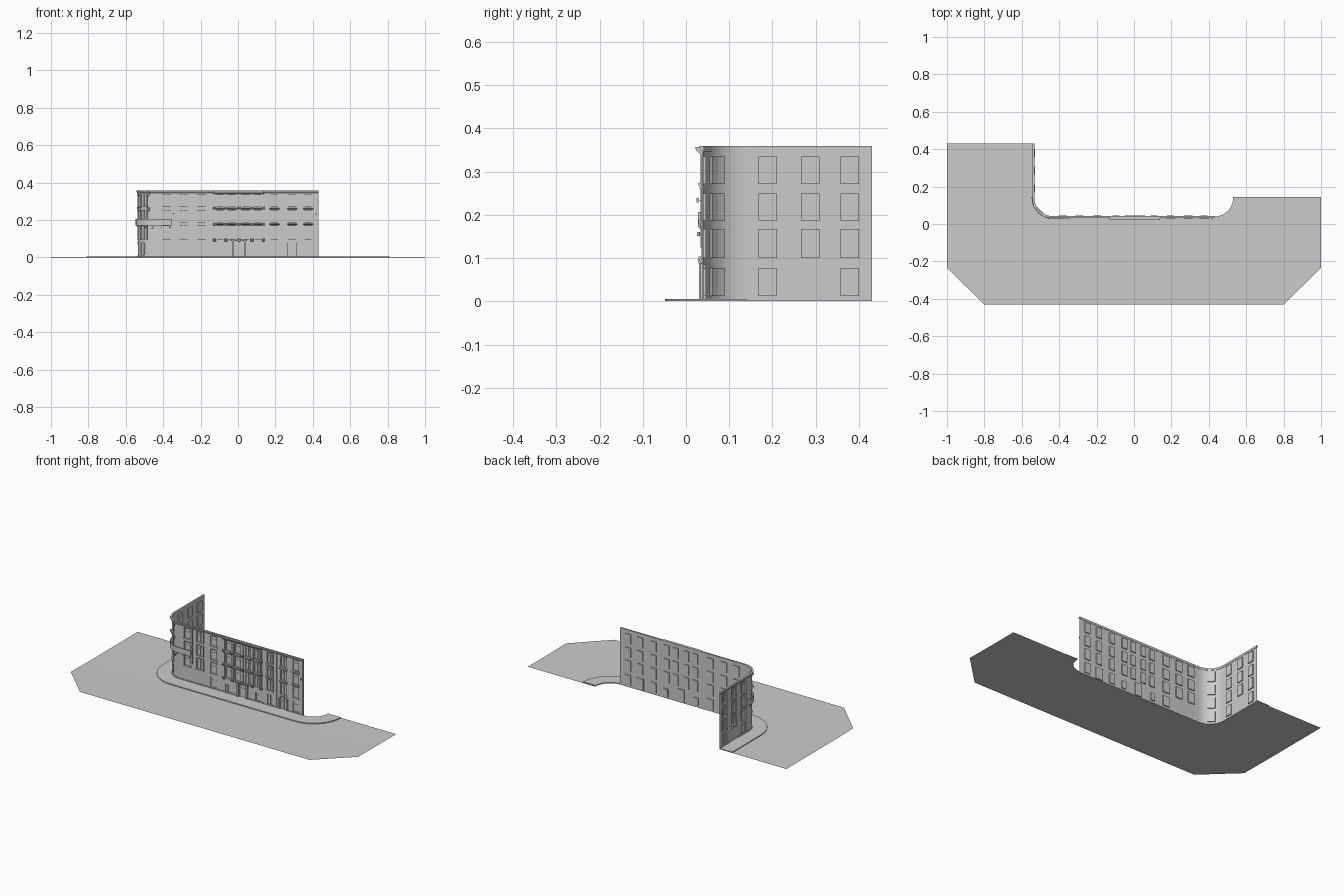
import bpy, bmesh, math
from mathutils import Vector

if "Cube" in bpy.data.objects:
    bpy.data.objects.remove(bpy.data.objects["Cube"])

# Facade line: left wing -> rounded corner -> long front -> (pavement only) right corner
R, XC, YC = 0.10, 0.43, 0.14
XL = -0.435
L1 = 0.43 - YC
ARC = R * math.pi / 2
L2 = XC - XL
U_C, U_END = L1 + ARC, L1 + ARC + L2
ARC_CUTS = [L1 + ARC * i / 10 for i in range(11)] + [U_END + ARC * i / 10 for i in range(11)]


def P(u, d, z):
    """Point at distance u along the facade, d outwards, height z."""
    if u <= L1:
        return Vector((XL - R - d, 0.43 - u, z))
    if u < U_C:
        a = (u - L1) / R
        return Vector((XL - (R + d) * math.cos(a), YC - (R + d) * math.sin(a), z))
    if u <= U_END:
        return Vector((XL + u - U_C, YC - R - d, z))
    a = (u - U_END) / R
    return Vector((XC + (R + d) * math.sin(a), YC - (R + d) * math.cos(a), z))


def X(x):
    return U_C + x - XL


def Y(y):
    return 0.43 - y


def cuts(a, b):
    return [a] + [c for c in ARC_CUTS if a + 1e-4 < c < b - 1e-4] + [b]


def finish(name, bm, recalc=True):
    if recalc:
        bmesh.ops.recalc_face_normals(bm, faces=bm.faces)
    me = bpy.data.meshes.new(name)
    bm.to_mesh(me)
    bm.free()
    ob = bpy.data.objects.new(name, me)
    bpy.context.collection.objects.link(ob)
    return ob


def quad(bm, pts):
    bm.faces.new([bm.verts.new(p) for p in pts])


def sweep(bm, u0, u1, profile):
    """Closed (d, z) profile carried along the facade line."""
    rings = [[bm.verts.new(P(u, d, z)) for d, z in profile] for u in cuts(u0, u1)]
    n = len(profile)
    for a, b in zip(rings, rings[1:]):
        for i in range(n):
            bm.faces.new((a[i], a[(i + 1) % n], b[(i + 1) % n], b[i]))
    bm.faces.new(rings[0])
    bm.faces.new(rings[-1])


def box(bm, u0, u1, z0, z1, d0, d1):
    sweep(bm, u0, u1, [(d0, z0), (d1, z0), (d1, z1), (d0, z1)])


def arch(bm, uc, zc, r0, r1, rise, d, a0=0.0):
    """Raised arched band."""
    rings = []
    for i in range(13):
        a = a0 + (math.pi - 2 * a0) * i / 12
        c, s = math.cos(a), math.sin(a) * rise
        rings.append([bm.verts.new(P(uc - r * c, dd, zc + r * s))
                      for r, dd in ((r0, 0), (r0, d), (r1, d), (r1, 0))])
    for a, b in zip(rings, rings[1:]):
        for i in range(4):
            bm.faces.new((a[i], a[(i + 1) % 4], b[(i + 1) % 4], b[i]))
    bm.faces.new(rings[0])
    bm.faces.new(rings[-1])


# Window layout: (centre, width) columns and floor heights
FLOORS = [(0.10, 0.168), (0.187, 0.25), (0.272, 0.335)]
FRONT = [FLOORS[0][0] + 0.018, FLOORS[1][0] + 0.012]
GROUND = (0.013, 0.077)
wing = [(Y(y), 0.043) for y in (0.379, 0.287, 0.189)]
corner = [(L1 + ARC / 2, 0.045)]
left = [(X(x), 0.044) for x in (-0.38, -0.292, -0.197)]
mid = [(X(x), 0.036) for x in (-0.095, -0.032, 0.042, 0.105)]
right = [(X(x), 0.038) for x in (0.195, 0.29, 0.375)]
upper = [(c - w / 2, c + w / 2, z0, z1, c) for c, w in wing + corner + left + mid + right
         for z0, z1 in FLOORS]
ground = [(c - w / 2, c + w / 2, *GROUND, c)
          for c, w in (wing[0], wing[2], corner[0], left[2], right[0], right[2])]
ground += [(c - 0.015, c + 0.015, 0.013, 0.06, c) for c in (X(-0.1), X(0.11))]
doors = [(X(0.29) - 0.024, X(0.29) + 0.024, 0.005, 0.078, X(0.29)),
         (X(0.005) - 0.022, X(0.005) + 0.022, 0.005, 0.085, X(0.005))]
openings = upper + ground + doors

# Wall sheet with recessed panes
bm = bmesh.new()
us = sorted({round(v, 5) for o in openings for v in o[:2]} |
            {round(v, 5) for v in cuts(0, U_END)})
zs = sorted({v for o in openings for v in o[2:4]} | {0.003, 0.357})
for a, b in zip(us, us[1:]):
    for z0, z1 in zip(zs, zs[1:]):
        m, n = (a + b) / 2, (z0 + z1) / 2
        if not any(o[0] < m < o[1] and o[2] < n < o[3] for o in openings):
            quad(bm, [P(a, 0, z0), P(b, 0, z0), P(b, 0, z1), P(a, 0, z1)])
bmesh.ops.remove_doubles(bm, verts=bm.verts, dist=1e-5)
finish("facade_wall", bm, False)

bm = bmesh.new()
D = -0.006
for u0, u1, z0, z1, c in openings:
    cs = cuts(u0, u1)
    for a, b in zip(cs, cs[1:]):
        quad(bm, [P(a, D, z0), P(b, D, z0), P(b, D, z1), P(a, D, z1)])
        quad(bm, [P(a, 0, z0), P(b, 0, z0), P(b, D, z0), P(a, D, z0)])
        quad(bm, [P(a, D, z1), P(b, D, z1), P(b, 0, z1), P(a, 0, z1)])
    quad(bm, [P(u0, 0, z0), P(u0, D, z0), P(u0, D, z1), P(u0, 0, z1)])
    quad(bm, [P(u1, D, z0), P(u1, 0, z0), P(u1, 0, z1), P(u1, D, z1)])
finish("window_recesses", bm, False)

# Glazing bars, surrounds, sills and hoods
bars, frames, sills = bmesh.new(), bmesh.new(), bmesh.new()
for u0, u1, z0, z1, c in openings:
    box(bars, c - 0.001, c + 0.001, z0, z1, D, D + 0.002)
    zt = z0 + (z1 - z0) * 0.68
    box(bars, u0, u1, zt - 0.001, zt + 0.001, D, D + 0.002)
for u0, u1, z0, z1, c in upper:
    for a, b in ((u0 - 0.004, u0), (u1, u1 + 0.004)):
        box(frames, a, b, z0, z1, 0, 0.002)
    box(frames, u0 - 0.004, u1 + 0.004, z1, z1 + 0.004, 0, 0.003)
    box(sills, u0 - 0.006, u1 + 0.006, z0 - 0.004, z0, 0, 0.005)
    if c > X(-0.15) and z1 < 0.3:
        sweep(sills, u0 - 0.007, u1 + 0.007,
              [(0, z1 + 0.006), (0.005, z1 + 0.008), (0.01, z1 + 0.012), (0, z1 + 0.014)])
finish("glazing_bars", bars)
finish("window_surrounds", frames)
finish("window_sills_and_hoods", sills)

# Top cornice, with deeper centre, and base plinth
bm = bmesh.new()
sweep(bm, 0, U_END, [(-0.002, 0.346), (0.003, 0.346), (0.008, 0.352), (0.009, 0.359), (-0.002, 0.359)])
sweep(bm, X(-0.13), X(0.14), [(0, 0.340), (0.006, 0.340), (0.016, 0.348), (0.019, 0.357), (0, 0.357)])
finish("cornice", bm)
bm = bmesh.new()
for a, b in ((0, Y(0.335)), (Y(0.24), X(-0.022)), (X(0.032), X(0.26)), (X(0.32), U_END)):
    box(bm, a, b, 0.003, 0.011, 0, 0.003)
finish("plinth", bm)

# Pilasters with capitals and bases around the centre and right bays
bm = bmesh.new()
for x in (-0.125, -0.064, 0.005, 0.074, 0.135):
    box(bm, X(x) - 0.005, X(x) + 0.005, 0.10, 0.335, 0, 0.004)
    for z in (0.098, 0.182, 0.268):
        sweep(bm, X(x) - 0.008, X(x) + 0.008,
              [(0, z - 0.012), (0.004, z - 0.01), (0.011, z), (0.011, z + 0.006), (0, z + 0.006)])
for x in (0.16, 0.24, 0.335, 0.42):
    box(bm, X(x) - 0.004, X(x) + 0.004, 0.011, 0.345, 0, 0.003)
finish("pilasters", bm)

# Arched door surround, carriage arch on the wing, and central portal
bm = bmesh.new()
c = X(0.29)
for s in (-1, 1):
    box(bm, c + s * 0.028 - 0.004, c + s * 0.028 + 0.004, 0.003, 0.07, 0, 0.007)
arch(bm, c, 0.07, 0.024, 0.032, 0.6, 0.007)
arch(bm, Y(0.287), 0.062, 0.043, 0.047, 0.5, 0.003, 0.4)
finish("door_arches", bm)
bm = bmesh.new()
c = X(0.005)
for s in (-1, 1):
    box(bm, c + s * 0.032 - 0.006, c + s * 0.032 + 0.006, 0.003, 0.088, 0, 0.01)
sweep(bm, c - 0.044, c + 0.044, [(0, 0.088), (0.01, 0.088), (0.014, 0.097), (0, 0.097)])
finish("entrance_portal", bm)

# Balcony wrapping the rounded corner, with brackets
bm = bmesh.new()
a, b = Y(0.145), X(-0.352)
box(bm, a, b, 0.172, 0.178, 0, 0.012)
box(bm, a, b, 0.178, 0.207, 0.009, 0.012)
for u in (a, b - 0.003):
    box(bm, u, u + 0.003, 0.178, 0.207, 0, 0.009)
finish("corner_balcony", bm)
bm = bmesh.new()
for i in range(6):
    u = a + 0.01 + (b - a - 0.025) * i / 5
    sweep(bm, u, u + 0.006, [(0, 0.155), (0.01, 0.172), (0, 0.172)])
for z in (0.262, 0.345):
    for s in (-1, 1):
        u = L1 + ARC / 2 + s * 0.034
        sweep(bm, u - 0.006, u + 0.006, [(0, z - 0.02), (0.013, z), (0.013, z + 0.006), (0, z + 0.006)])
finish("brackets", bm)

# Hanging panel and wall lamps
bm = bmesh.new()
box(bm, X(-0.350), X(-0.343), 0.125, 0.345, 0, 0.006)
finish("vertical_panel", bm)
bm = bmesh.new()
for u, z in ((X(0.418), 0.233), (X(-0.345), 0.233), (X(-0.455), 0.155)):
    box(bm, u - 0.001, u + 0.001, z, z + 0.002, 0, 0.012)
    box(bm, u - 0.003, u + 0.003, z - 0.004, z + 0.006, 0.010, 0.016)
finish("wall_lamps", bm)

# Raised pavement following the facade
bm = bmesh.new()
box(bm, 0, U_END + ARC, 0.0005, 0.006, 0, 0.088)
finish("pavement", bm)

# Road sheet: flat part beside the building, gently rising apron in front
bm = bmesh.new()
line = [P(u, 0, 0) for u in cuts(0, U_END + ARC)]
quad(bm, [(-1, 0.43, 0), (-1, -0.05, 0), (1, -0.05, 0), (1, 0.145, 0), (0.53, 0.145, 0)] + line[::-1])
quad(bm, [(x, y, 0.004 * (-0.05 - y) / 0.38) for x, y in
          ((-1, -0.05), (-1, -0.235), (-0.8, -0.43), (0.8, -0.43), (1, -0.235), (1, -0.05))])
finish("road", bm, False)

# Smooth the rounded corners, keep edges sharp
bpy.ops.object.select_all(action='SELECT')
bpy.context.view_layer.objects.active = bpy.data.objects["facade_wall"]
bpy.ops.object.shade_smooth_by_angle(angle=math.radians(30))
